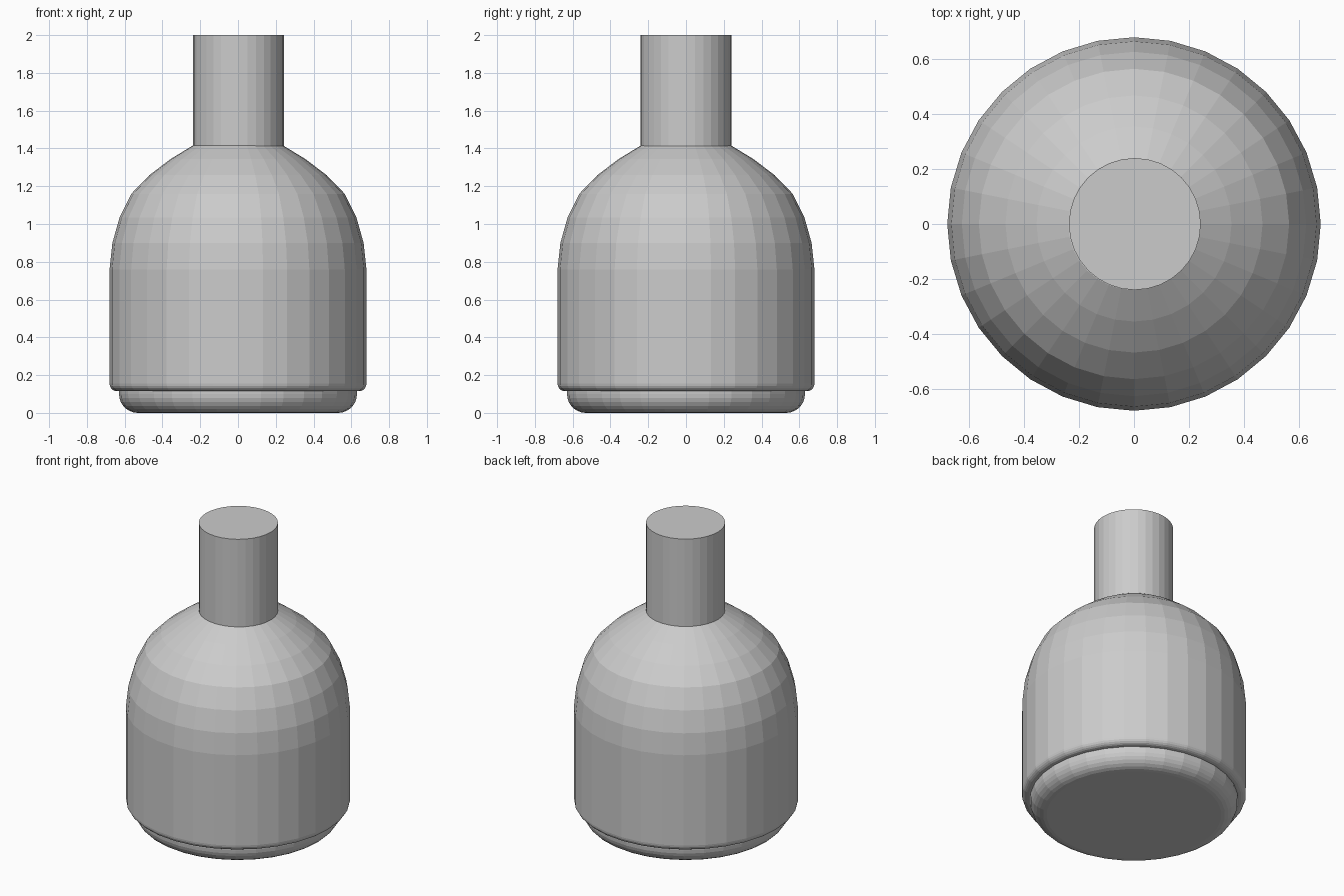
import bpy
import bmesh
from math import sin, cos, pi

if "Cube" in bpy.data.objects:
    bpy.data.objects.remove(bpy.data.objects["Cube"], do_unlink=True)

SIDES = 32

grey = bpy.data.materials.new("plain grey")
grey.use_nodes = True
colour = (0.6, 0.6, 0.6, 1)
grey.diffuse_color = colour
grey.node_tree.nodes["Principled BSDF"].inputs["Base Color"].default_value = colour


def round_edge(radius, bottom, size, steps):
    """Quarter-round profile from the underside out to the wall."""
    return [(radius - size + size * sin(i / steps * pi / 2),
             bottom + size - size * cos(i / steps * pi / 2))
            for i in range(steps + 1)]


def turn(name, profile):
    """Closed flat-faced solid turned around z from (radius, height) points."""
    bm = bmesh.new()
    rings = [[bm.verts.new((r * cos(2 * pi * i / SIDES), r * sin(2 * pi * i / SIDES), z))
              for i in range(SIDES)] for r, z in profile]
    for low, high in zip(rings, rings[1:]):
        for i in range(SIDES):
            j = (i + 1) % SIDES
            bm.faces.new((low[i], low[j], high[j], high[i]))
    bm.faces.new(rings[0][::-1])
    bm.faces.new(rings[-1])
    mesh = bpy.data.meshes.new(name)
    bm.to_mesh(mesh)
    bm.free()
    mesh.materials.append(grey)
    obj = bpy.data.objects.new(name, mesh)
    bpy.context.collection.objects.link(obj)
    return obj


# Recessed foot with a broad rounded lower edge
turn("foot", round_edge(0.63, 0, 0.1, 7) + [(0.63, 0.13)])

# Straight body with a small rounded rim and a domed shoulder
dome = [(0.68, 0.76), (0.665, 0.9), (0.627, 1.035), (0.565, 1.16),
        (0.468, 1.26), (0.355, 1.345), (0.24, 1.415)]
turn("body", round_edge(0.68, 0.115, 0.04, 5) + dome)

# Plain cylindrical neck
neck = turn("neck", [(0.24, 1.4), (0.24, 2)])
neck.location.x = 0.003
